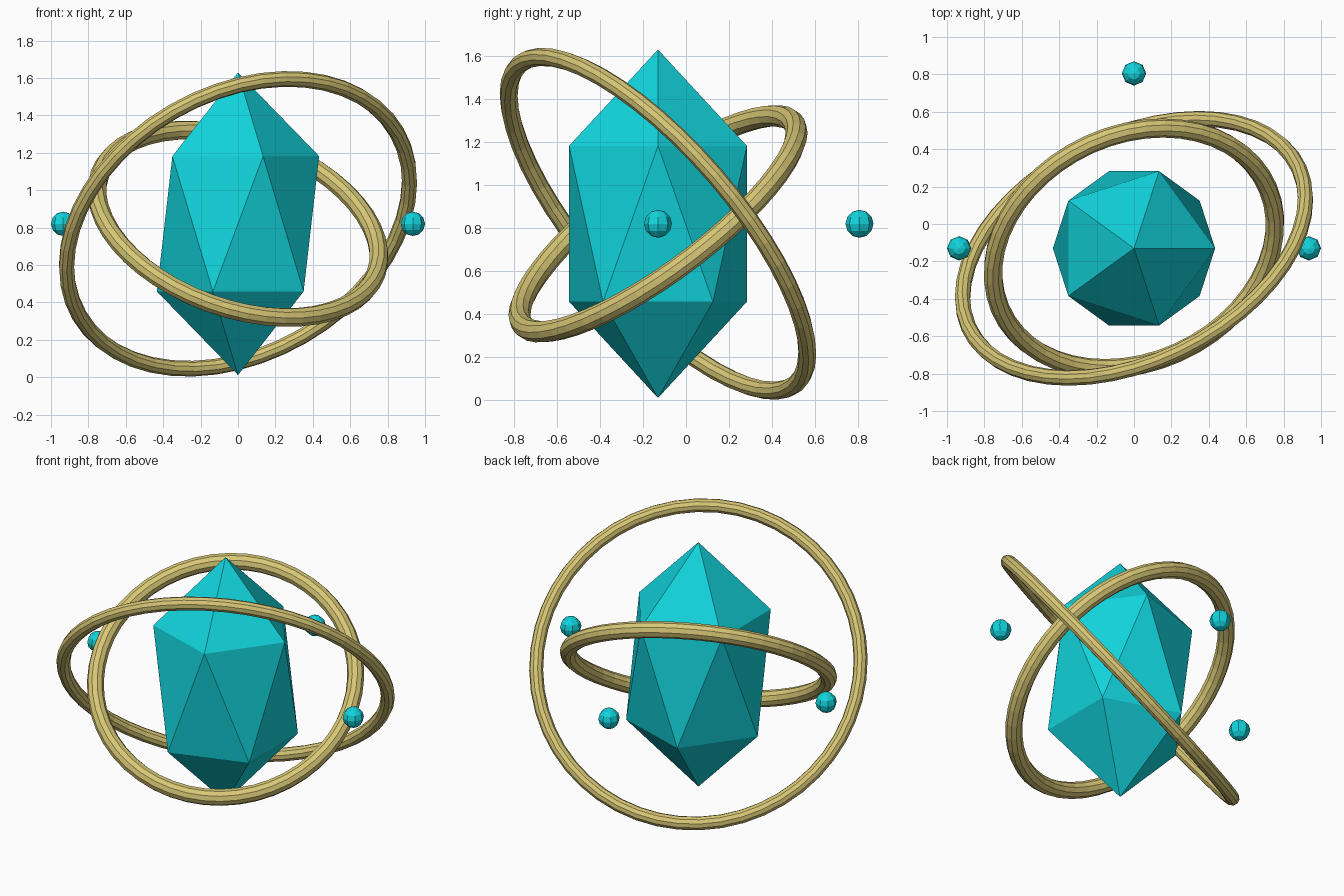
import bpy
from math import radians, cos, sin
from mathutils import Vector

cube = bpy.data.objects.get("Cube")
if cube:
    bpy.data.objects.remove(cube, do_unlink=True)

CENTRE = Vector((0, -0.13, 0.82))


def make_material(name, colour):
    mat = bpy.data.materials.new(name)
    mat.use_nodes = True
    mat.diffuse_color = (*colour, 1)
    mat.node_tree.nodes["Principled BSDF"].inputs["Base Color"].default_value = (*colour, 1)
    return mat


teal = make_material("teal crystal", (0.006, 0.66, 0.72))
gold = make_material("pale gold", (0.68, 0.57, 0.18))


def finish(name, mat):
    obj = bpy.context.object
    obj.name = name
    obj.data.materials.append(mat)
    return obj


# Tall faceted crystal: a stretched icosahedron
bpy.ops.mesh.primitive_ico_sphere_add(subdivisions=1, radius=0.485, location=CENTRE)
finish("crystal", teal).scale.z = 1.667


# Two tilted rings around the crystal
def ring(name, major, minor, tilt_x, tilt_y):
    bpy.ops.mesh.primitive_torus_add(
        major_radius=major, minor_radius=minor, major_segments=48, minor_segments=10,
        location=CENTRE, rotation=(radians(tilt_x), radians(tilt_y), 0))
    finish(name, gold)


ring("outer_ring", 0.98, 0.042, -45, -30)
ring("inner_ring", 0.785, 0.051, 35, 20)

# Small orbs orbiting at the left, back and right
for name, angle in (("left_orb", 0), ("back_orb", 90), ("right_orb", 180)):
    a = radians(angle)
    bpy.ops.mesh.primitive_uv_sphere_add(
        segments=8, ring_count=6, radius=0.065,
        location=CENTRE + 0.935 * Vector((cos(a), sin(a), 0)))
    finish(name, teal)
